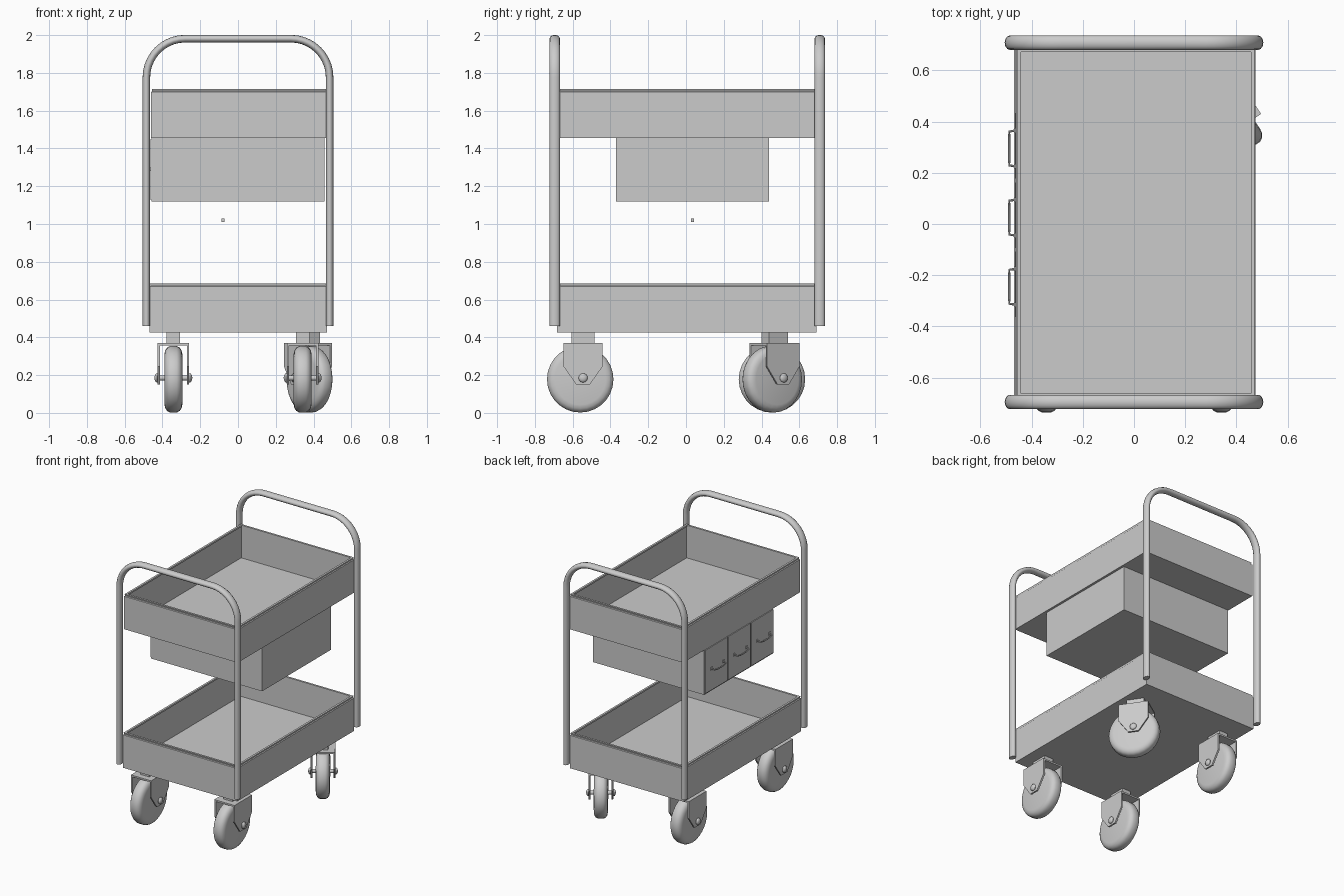
import bpy, bmesh, math
from mathutils import Matrix, Vector

cube = bpy.data.objects.get("Cube")
if cube:
    bpy.data.objects.remove(cube, do_unlink=True)

grey = bpy.data.materials.new("light_grey_metal")
grey.use_nodes = True
grey.diffuse_color = (0.6, 0.6, 0.6, 1)
grey.node_tree.nodes["Principled BSDF"].inputs["Base Color"].default_value = (0.6, 0.6, 0.6, 1)


def finish(obj, smooth=False):
    obj.data.materials.append(grey)
    if smooth:
        bpy.ops.object.select_all(action="DESELECT")
        obj.select_set(True)
        bpy.context.view_layer.objects.active = obj
        bpy.ops.object.shade_smooth_by_angle(angle=math.radians(40))
    return obj


def from_bmesh(name, bm, smooth=False):
    bmesh.ops.recalc_face_normals(bm, faces=bm.faces)
    mesh = bpy.data.meshes.new(name)
    bm.to_mesh(mesh)
    bm.free()
    obj = bpy.data.objects.new(name, mesh)
    bpy.context.collection.objects.link(obj)
    return finish(obj, smooth)


def box(name, low, high):
    low, high = Vector(low), Vector(high)
    bm = bmesh.new()
    bmesh.ops.create_cube(bm, size=1)
    bmesh.ops.scale(bm, vec=high - low, verts=bm.verts)
    bmesh.ops.translate(bm, vec=(low + high) / 2, verts=bm.verts)
    return from_bmesh(name, bm)


def loft(bm, rings):
    loops = [[bm.verts.new(p) for p in ring] for ring in rings]
    for a, b in zip(loops, loops[1:]):
        for i in range(len(a)):
            j = (i + 1) % len(a)
            bm.faces.new((a[i], a[j], b[j], b[i]))
    bm.faces.new(loops[0])
    bm.faces.new(loops[-1])


def tray(name, x0, x1, y0, y1, z0, z1):
    # Outer wall, bevelled rim, inner wall and floor
    profile = [(0, z0), (0, z1 - 0.016), (0.006, z1 - 0.012), (0.003, z1),
               (0.018, z1), (0.018, z1 - 0.012), (0.012, z1 - 0.014), (0.012, z0 + 0.014)]
    bm = bmesh.new()
    loft(bm, [[(x0 + d, y0 + d, z), (x1 - d, y0 + d, z), (x1 - d, y1 - d, z), (x0 + d, y1 - d, z)]
              for d, z in profile])
    return from_bmesh(name, bm)


def tube(name, points, radius, sides, location=(0, 0, 0), scale=(1, 1, 1)):
    curve = bpy.data.curves.new(name, "CURVE")
    curve.dimensions = "3D"
    curve.bevel_depth = radius
    curve.bevel_resolution = sides
    curve.use_fill_caps = True
    line = curve.splines.new("POLY")
    line.points.add(len(points) - 1)
    for p, co in zip(line.points, points):
        p.co = (*co, 1)
    obj = bpy.data.objects.new(name, curve)
    bpy.context.collection.objects.link(obj)
    obj.location, obj.scale = location, scale
    bpy.ops.object.select_all(action="DESELECT")
    obj.select_set(True)
    bpy.context.view_layer.objects.active = obj
    bpy.ops.object.convert(target="MESH")
    return finish(bpy.context.object, True)


# Trays
tray("upper_tray", -0.46, 0.474, -0.68, 0.69, 1.455, 1.715)
tray("lower_tray", -0.468, 0.47, -0.682, 0.692, 0.425, 0.685)

# Push handles: upright hoops with rounded corners
bend, half, top = 0.205, 0.485, 1.981
arc = [(half - bend + bend * math.cos(t), 0, top - bend + bend * math.sin(t))
       for t in [math.pi / 2 * i / 10 for i in range(11)]]
hoop = [(half, 0, 0.46)] + arc
hoop += [(-x, y, z) for x, y, z in reversed(hoop)]
for side, y in (("front", -0.695), ("back", 0.708)):
    tube(side + "_handle", hoop, 0.02, 4, (0, y, 0), (1, 1.4, 1))

# Drawer cabinet with three drawer fronts and pulls
box("drawer_cabinet", (-0.457, -0.37, 1.12), (0.457, 0.44, 1.456))
for i in range(3):
    y = 0.305 - 0.27 * i
    box(f"drawer_front_{i + 1}", (-0.463, y - 0.128, 1.128), (-0.456, y + 0.128, 1.45))
    pull = [(-0.462, y - 0.08, 1.29), (-0.487, y - 0.076, 1.285), (-0.487, y - 0.04, 1.277),
            (-0.487, y + 0.02, 1.277), (-0.487, y + 0.056, 1.285), (-0.462, y + 0.06, 1.29)]
    tube(f"drawer_pull_{i + 1}", pull, 0.005, 2)
    for dy in (-0.08, 0.06):
        box(f"pull_mount_{i + 1}", (-0.468, y + dy - 0.009, 1.28), (-0.462, y + dy + 0.009, 1.3))

# Small loose block between the trays
box("small_block", (-0.088, 0.027, 1.01), (-0.072, 0.043, 1.028))


def caster(name, x, y, angle):
    place = Matrix.Translation((x, y, 0)) @ Matrix.Rotation(math.radians(angle), 4, "Z")
    parts = [box(name + "_stem", (-0.036, -0.06, 0.365), (0.036, 0.06, 0.43)),
             box(name + "_fork_top", (-0.083, -0.103, 0.358), (0.083, 0.103, 0.37))]

    # Tapered fork cheeks
    outline = [(-0.103, 0.37), (0.103, 0.37), (0.103, 0.245), (0.036, 0.15), (-0.036, 0.15), (-0.103, 0.245)]
    for s in (-1, 1):
        bm = bmesh.new()
        loft(bm, [[(s * px, py, pz) for py, pz in outline] for px in (0.071, 0.083)])
        parts.append(from_bmesh(name + "_fork_cheek", bm))

    # Wheel with rounded shoulders, turned about the axle
    profile = [(0.047, 0.135), (0.043, 0.154), (0.033, 0.168), (0.018, 0.176)]
    profile += [(-px, r) for px, r in reversed(profile)]
    turns = [2 * math.pi * i / 28 for i in range(28)]
    bm = bmesh.new()
    loft(bm, [[(px, r * math.cos(t) - 0.015, r * math.sin(t) + 0.178) for t in turns]
              for px, r in profile])
    parts.append(from_bmesh(name + "_wheel", bm, True))

    # Axle with domed nuts
    bm = bmesh.new()
    bmesh.ops.create_cone(bm, cap_ends=True, segments=12, radius1=0.014, radius2=0.014, depth=0.18,
                          matrix=Matrix.Translation((0, 0, 0.185)) @ Matrix.Rotation(math.pi / 2, 4, "Y"))
    for s in (-1, 1):
        bmesh.ops.create_uvsphere(bm, u_segments=12, v_segments=8, radius=0.024,
                                  matrix=Matrix.Translation((s * 0.087, 0, 0.185))
                                  @ Matrix.Diagonal((0.55, 1, 1, 1)))
    parts.append(from_bmesh(name + "_axle", bm, True))
    for part in parts:
        part.matrix_world = place


caster("front_right_caster", -0.342, -0.545, 0)
caster("front_left_caster", 0.342, -0.545, 0)
caster("back_right_caster", -0.342, 0.47, 0)
caster("back_left_caster", 0.37, 0.469, 34)
